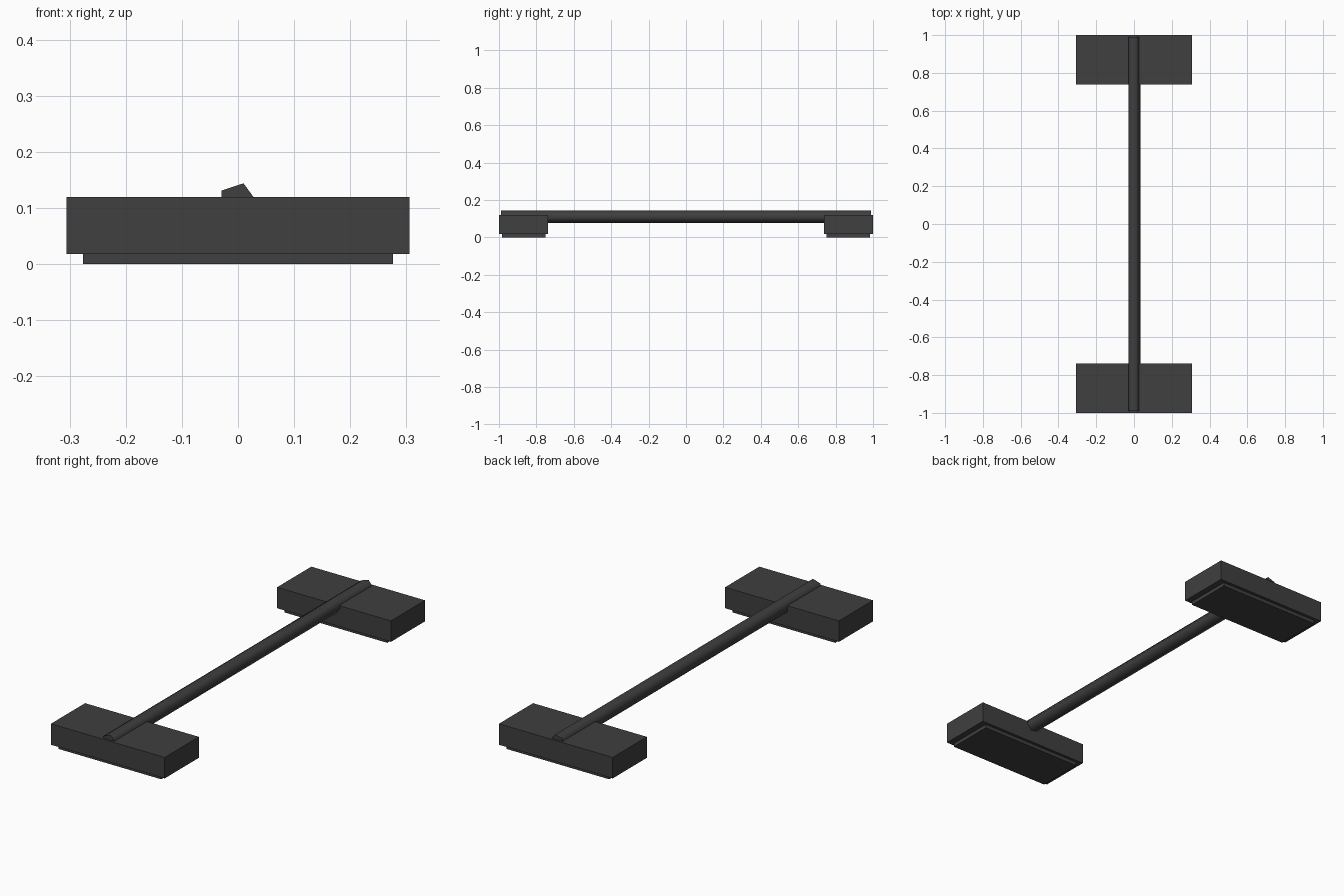
import bpy
import math

default = bpy.data.objects.get("Cube")
if default:
    bpy.data.objects.remove(default, do_unlink=True)

charcoal = bpy.data.materials.new("charcoal")
charcoal.use_nodes = True
colour = (0.05, 0.05, 0.05, 1)
charcoal.diffuse_color = colour
charcoal.node_tree.nodes["Principled BSDF"].inputs["Base Color"].default_value = colour


def box(name, low, high):
    """Box between two opposite corners."""
    centre = [(a + b) / 2 for a, b in zip(low, high)]
    bpy.ops.mesh.primitive_cube_add(size=1, location=centre)
    obj = bpy.context.object
    obj.name = name
    obj.scale = [b - a for a, b in zip(low, high)]
    bpy.ops.object.transform_apply(location=False, rotation=False, scale=True)
    obj.data.materials.append(charcoal)


# End blocks, each with a thinner pad underneath
for side, sign in (("front", -1), ("back", 1)):
    y0, y1 = sorted((sign * 0.738, sign * 1.0))
    box(side + "_block", (-0.306, y0, 0.018), (0.306, y1, 0.12))
    p0, p1 = sorted((sign * 0.752, sign * 0.985))
    box(side + "_pad", (-0.276, p0, 0), (0.276, p1, 0.018))

# Five-sided connecting rod with a vertical flat on the right side
bpy.ops.mesh.primitive_cylinder_add(vertices=5, radius=0.0353, depth=1.98)
rod = bpy.context.object
rod.name = "connecting_rod"
rod.rotation_euler = (math.pi / 2, 0, 0)
bpy.ops.object.transform_apply(location=False, rotation=True, scale=False)
rod.rotation_euler = (0, math.pi / 2, 0)
# Turn the profile so that one corner points along +x
corner = max(rod.data.vertices, key=lambda v: v.co.z).co
rod.rotation_euler.y = math.pi / 2 - math.atan2(corner.x, corner.z)
bpy.ops.object.transform_apply(location=False, rotation=True, scale=False)
rod.location = (-0.001, 0, 0.1104)
rod.data.materials.append(charcoal)

# Rounded shading along the rod, flat caps
for face in rod.data.polygons:
    face.use_smooth = abs(face.normal.y) < 0.5
for edge in rod.data.edges:
    a, b = (rod.data.vertices[i].co.y for i in edge.vertices)
    edge.use_edge_sharp = abs(a - b) < 0.01
